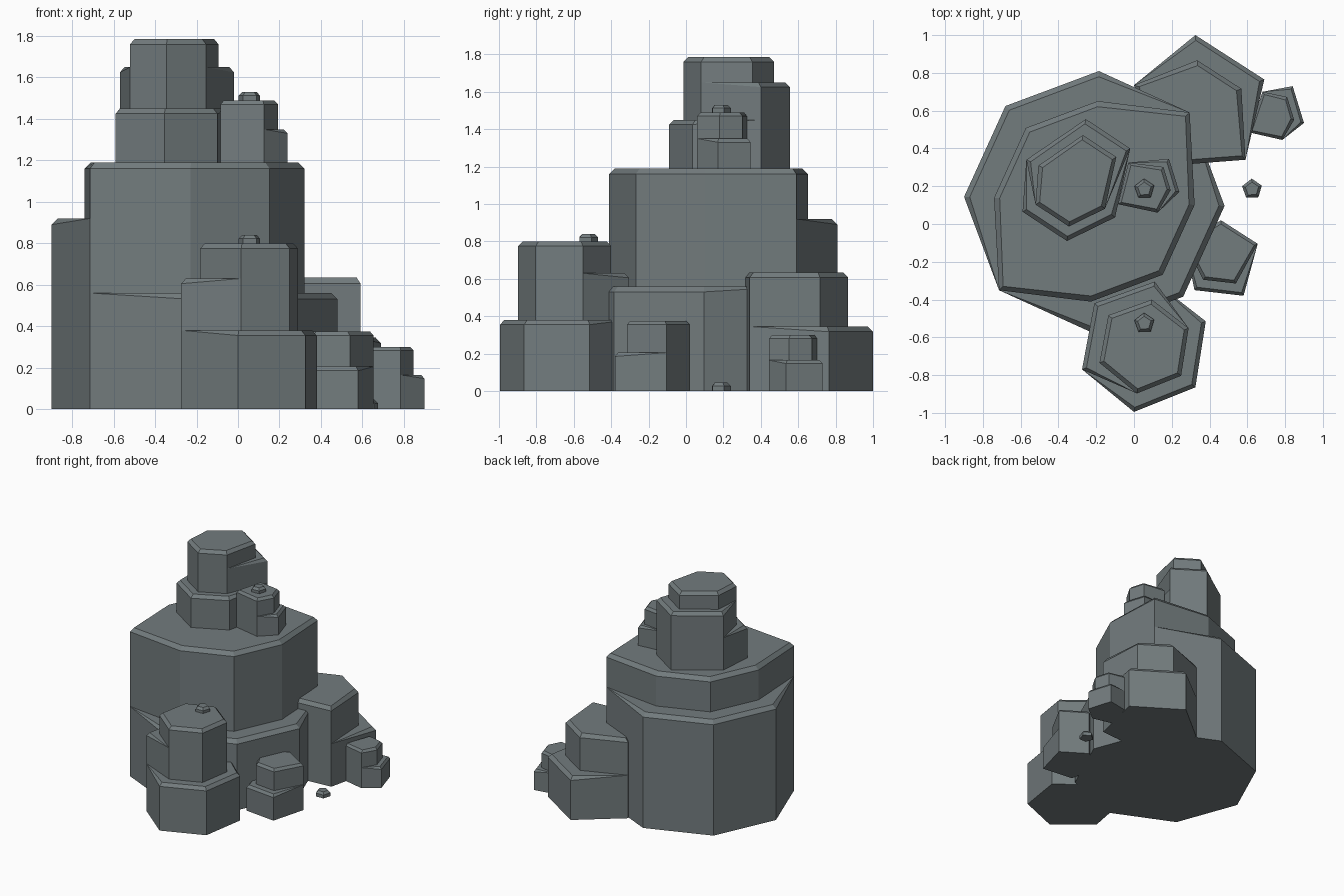
import bpy
import bmesh
from math import cos, sin, radians
from mathutils import Vector

cube = bpy.data.objects.get("Cube")
if cube:
    bpy.data.objects.remove(cube, do_unlink=True)

# Single stone colour
STONE = (0.17, 0.2, 0.207, 1.0)
stone = bpy.data.materials.new("slate_grey_stone")
stone.use_nodes = True
stone.diffuse_color = STONE
shader = stone.node_tree.nodes["Principled BSDF"]
shader.inputs["Base Color"].default_value = STONE
shader.inputs["Roughness"].default_value = 0.9


def polygon(x, y, radius, sides, phase):
    """Corners of a regular polygon, counterclockwise."""
    angles = [radians(phase + 360 * i / sides) for i in range(sides)]
    return [(x + radius * cos(a), y + radius * sin(a)) for a in angles]


def rock(name, outline, base, top, steps=(), inset=0.72, bevel=0.025):
    """Faceted column; each step (height, corners) pulls some corners inward,
    leaving a bevelled ledge, and the summit is bevelled all around."""
    bm = bmesh.new()
    points = [Vector(p) for p in outline]
    count = len(points)
    centre = sum(points, Vector((0, 0))) / count
    ring = [bm.verts.new((p.x, p.y, base)) for p in points]
    bm.faces.new(list(reversed(ring)))

    def toward_centre(p, factor):
        return centre + (p - centre) * factor

    def trimmed(p):
        return toward_centre(p, 1 - bevel / (p - centre).length)

    def bridge(corners, heights):
        # Corners that do not move keep their vertex, so ledges taper to a point
        nonlocal ring
        fresh = []
        for old, p, z in zip(ring, corners, heights):
            position = Vector((p.x, p.y, z))
            same = (old.co - position).length < 1e-5
            fresh.append(old if same else bm.verts.new(position))
        for i in range(count):
            j = (i + 1) % count
            loop = list(dict.fromkeys((ring[i], ring[j], fresh[j], fresh[i])))
            if len(loop) > 2:
                bm.faces.new(loop)
        ring = fresh

    for height, moving in steps:
        bridge(points, [height - bevel * (i in moving) for i in range(count)])
        flat = [height] * count
        bridge([trimmed(p) if i in moving else p for i, p in enumerate(points)], flat)
        points = [toward_centre(p, inset) if i in moving else p
                  for i, p in enumerate(points)]
        bridge(points, flat)

    # Summit
    bridge(points, [top - bevel] * count)
    bridge([trimmed(p) for p in points], [top] * count)
    bm.faces.new(ring)
    bmesh.ops.recalc_face_normals(bm, faces=bm.faces[:])

    mesh = bpy.data.meshes.new(name)
    bm.to_mesh(mesh)
    bm.free()
    mesh.materials.append(stone)
    obj = bpy.data.objects.new(name, mesh)
    bpy.context.collection.objects.link(obj)
    return obj


# Large central boulder with a low front ledge and a high back ledge
rock("main_boulder", polygon(-0.21, 0.12, 0.69, 8, 178), 0, 1.19,
     [(0.56, (2, 3, 4)), (0.92, (6, 7, 0))], inset=0.77, bevel=0.03)

# Spires standing on the boulder
rock("tall_spire",
     [(-0.255, 0.555), (-0.57, 0.34), (-0.59, 0.065),
      (-0.355, -0.09), (-0.1, 0.035), (-0.02, 0.4)],
     1.15, 1.785, [(1.45, (2, 3, 4)), (1.65, (5, 0, 1))], inset=0.75)
rock("short_spire",
     [(0.24, 0.17), (0.185, 0.345), (-0.03, 0.325), (-0.085, 0.105), (0.125, 0.06)],
     1.15, 1.49, [(1.35, (0, 1))], inset=0.7, bevel=0.02)

# Rocks around the foot
rock("front_rock",
     [(-0.275, -0.77), (0, -0.995), (0.325, -0.865),
      (0.38, -0.515), (0.11, -0.305), (-0.21, -0.42)],
     0, 0.8, [(0.38, (1, 2, 3)), (0.63, (4, 5, 0))], inset=0.72)
rock("back_rock",
     [(0.59, 0.34), (0.69, 0.765), (0.325, 1), (0, 0.735), (0.157, 0.307)],
     0, 0.635, [(0.345, (1, 2))], inset=0.64, bevel=0.028)
rock("left_rock",
     [(0.655, -0.105), (0.46, 0.02), (0.27, -0.1), (0.32, -0.35), (0.58, -0.38)],
     0, 0.375, [(0.205, (3, 4))], inset=0.67, bevel=0.02)
rock("outer_rock",
     [(0.9, 0.535), (0.84, 0.73), (0.68, 0.7), (0.61, 0.485), (0.785, 0.445)],
     0, 0.3, [(0.165, (0, 1))], inset=0.62, bevel=0.018)

# Loose pebbles
for name, x, y, z in (("spire_pebble", 0.055, 0.185, 1.485),
                      ("front_pebble", 0.055, -0.525, 0.795),
                      ("ground_pebble", 0.625, 0.185, 0)):
    rock(name, polygon(x, y, 0.055, 5, 20), z, z + 0.045, bevel=0.018)
